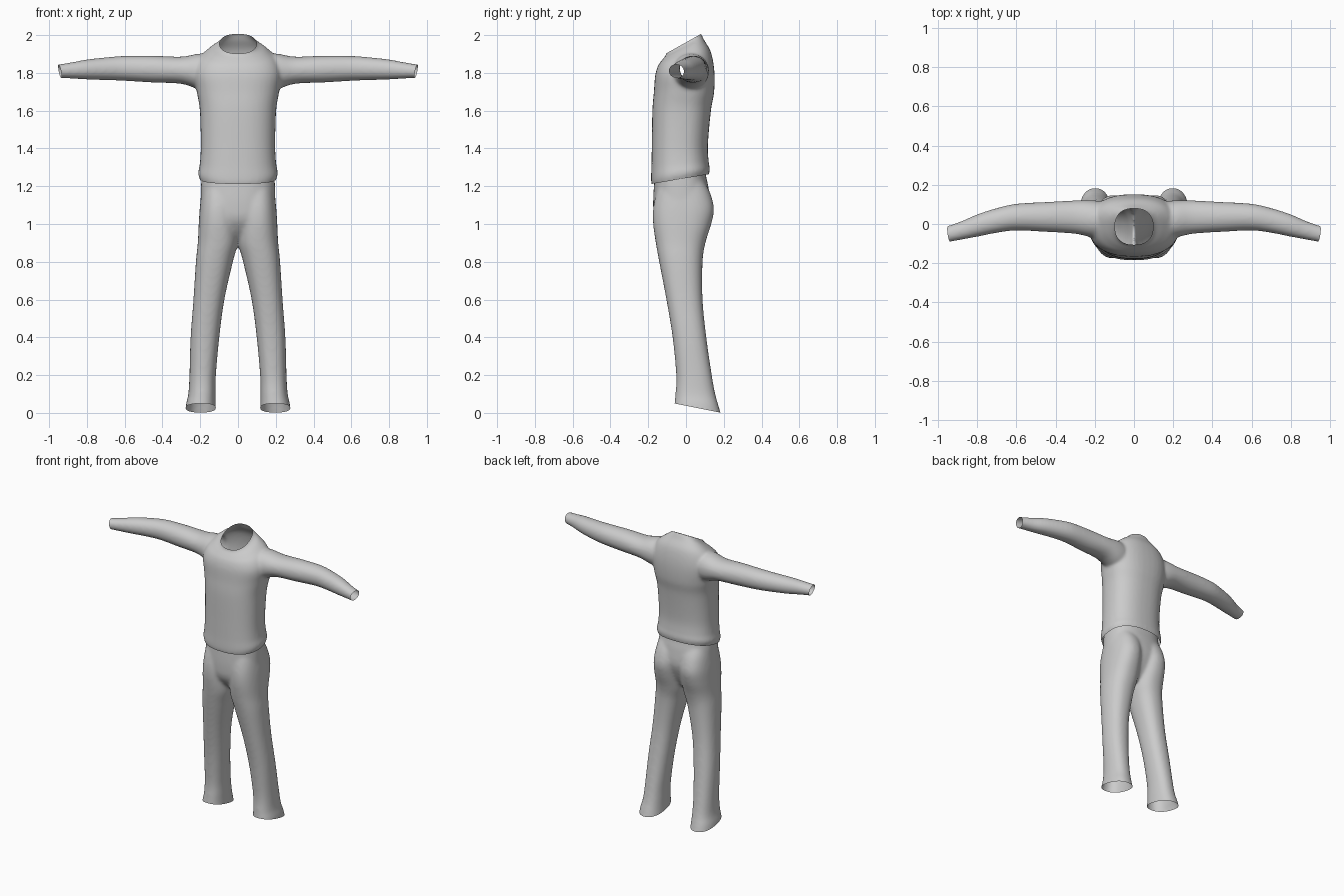
import bpy, bmesh
from math import cos, sin, pi
from mathutils import Vector

N = 40


def smooth_rows(rows, steps=6):
    """Catmull-Rom interpolation between the section rows."""
    out = []
    for i in range(len(rows) - 1):
        p0, p1 = rows[max(i - 1, 0)], rows[i]
        p2, p3 = rows[i + 1], rows[min(i + 2, len(rows) - 1)]
        for k in range(steps):
            t = k / steps
            out.append([0.5 * (2 * b + (c - a) * t + (2 * a - 5 * b + 4 * c - d) * t * t
                               + (3 * b - a - 3 * c + d) * t ** 3)
                        for a, b, c, d in zip(p0, p1, p2, p3)])
    out.append(list(rows[-1]))
    return out


def loft(bm, rows, place, power=2.0):
    """Closed tube through superellipse sections."""
    rings = []
    for r in smooth_rows(rows):
        ring = []
        for k in range(N):
            c, s = cos(2 * pi * k / N), sin(2 * pi * k / N)
            u = abs(c) ** (2 / power) * (1 if c > 0 else -1)
            v = abs(s) ** (2 / power) * (1 if s > 0 else -1)
            ring.append(bm.verts.new(place(r, u, v)))
        rings.append(ring)
    faces = [bm.faces.new(rings[0]), bm.faces.new(rings[-1])]
    for a, b in zip(rings, rings[1:]):
        faces += [bm.faces.new((a[k], a[(k + 1) % N], b[(k + 1) % N], b[k])) for k in range(N)]
    bmesh.ops.recalc_face_normals(bm, faces=faces)


def upright(r, u, v, side=1):
    """Row: z, x centre, half width, y front, y back, tilt."""
    z, xc, hx, yf, yb, tilt = r
    dy = v * (yb - yf) / 2
    return Vector((side * (xc + u * hx), (yf + yb) / 2 + dy, z + tilt * dy))


def sideways(r, u, v, side):
    """Row: x, y centre, z centre, half depth, half height."""
    return Vector((side * r[0], r[1] + u * r[3], r[2] + v * r[4]))


def garment(name, bm, cuts, iterations):
    """Fuse the tubes into one smooth skin, then cut the openings."""
    tmp_mesh = bpy.data.meshes.new(name)
    bm.to_mesh(tmp_mesh)
    bm.free()
    obj = bpy.data.objects.new(name, tmp_mesh)
    bpy.context.collection.objects.link(obj)
    m = obj.modifiers.new("fuse", 'REMESH')
    m.mode = 'VOXEL'
    m.voxel_size = 0.009
    m = obj.modifiers.new("soften", 'SMOOTH')
    m.factor = 0.5
    m.iterations = iterations
    deps = bpy.context.evaluated_depsgraph_get()
    mesh = bpy.data.meshes.new_from_object(obj.evaluated_get(deps))
    obj.modifiers.clear()
    obj.data = mesh
    bm = bmesh.new()
    bm.from_mesh(mesh)
    for point, normal in cuts:
        bmesh.ops.bisect_plane(bm, geom=bm.verts[:] + bm.edges[:] + bm.faces[:],
                               plane_co=point, plane_no=normal, clear_outer=True)
    for f in bm.faces:
        f.smooth = True
    bm.to_mesh(mesh)
    bm.free()
    mesh.name = name


# Sweater: torso and two sleeves
torso = [
    (1.19, 0, 0.185, -0.165, 0.105, 0.17),
    (1.24, 0, 0.203, -0.183, 0.122, 0.17),
    (1.27, 0, 0.211, -0.185, 0.126, 0.15),
    (1.32, 0, 0.202, -0.183, 0.120, 0.08),
    (1.42, 0, 0.197, -0.181, 0.116, 0),
    (1.60, 0, 0.202, -0.178, 0.132, 0),
    (1.70, 0, 0.218, -0.170, 0.149, 0),
    (1.80, 0, 0.232, -0.163, 0.150, 0.08),
    (1.875, 0, 0.205, -0.147, 0.132, 0.25),
    (1.920, 0, 0.150, -0.126, 0.098, 0.45),
    (1.955, 0, 0.095, -0.104, 0.080, 0.56),
    (2.010, 0, 0.088, -0.125, 0.045, 0.56),
]
sleeve = [
    (0.10, 0.02, 1.80, 0.085, 0.09),
    (0.20, 0.025, 1.807, 0.095, 0.095),
    (0.30, 0.035, 1.814, 0.085, 0.072),
    (0.45, 0.036, 1.820, 0.076, 0.071),
    (0.60, 0.035, 1.824, 0.068, 0.066),
    (0.70, 0.018, 1.822, 0.063, 0.060),
    (0.80, -0.008, 1.818, 0.057, 0.053),
    (0.88, -0.033, 1.813, 0.047, 0.043),
    (0.95, -0.052, 1.809, 0.042, 0.036),
    (1.00, -0.067, 1.807, 0.042, 0.036),
]
bm = bmesh.new()
loft(bm, torso, upright, 2.4)
for s in (1, -1):
    loft(bm, sleeve, lambda r, u, v, s=s: sideways(r, u, v, s), 2.1)
cuts = [((0, -0.012, 1.955), (0, -0.56, 1)),
        ((0, -0.03, 1.238), (0, 0.17, -1))]
cuts += [((s * 0.943, -0.052, 1.809), (s, -0.15, -0.2)) for s in (1, -1)]
garment("sweater", bm, cuts, 10)

# Trousers: hips and two legs
hips = [
    (0.91, 0, 0.05, -0.07, 0.04, 0),
    (0.95, 0, 0.12, -0.12, 0.07, 0),
    (1.02, 0, 0.185, -0.165, 0.105, 0),
    (1.10, 0, 0.197, -0.174, 0.128, 0),
    (1.20, 0, 0.196, -0.170, 0.118, 0),
    (1.26, 0, 0.193, -0.165, 0.105, 0),
    (1.33, 0, 0.190, -0.165, 0.100, 0),
]
leg = [
    (-0.03, 0.198, 0.084, -0.068, 0.192, 0),
    (0.04, 0.197, 0.079, -0.062, 0.172, 0),
    (0.10, 0.191, 0.072, -0.056, 0.155, 0),
    (0.20, 0.187, 0.070, -0.052, 0.137, 0),
    (0.40, 0.175, 0.076, -0.071, 0.108, 0),
    (0.60, 0.154, 0.082, -0.104, 0.088, 0),
    (0.80, 0.125, 0.098, -0.142, 0.088, 0),
    (0.90, 0.107, 0.106, -0.160, 0.103, 0),
    (1.00, 0.104, 0.104, -0.174, 0.134, 0),
    (1.08, 0.102, 0.101, -0.174, 0.148, 0),
    (1.16, 0.096, 0.098, -0.160, 0.130, 0),
    (1.22, 0.092, 0.092, -0.140, 0.100, 0),
]
bm = bmesh.new()
loft(bm, hips, upright, 2.4)
for s in (1, -1):
    loft(bm, leg, lambda r, u, v, s=s: upright(r, u, v, s), 2.3)
garment("trousers", bm, [((0, 0, 0.038), (0, -0.2, -1)), ((0, 0, 1.29), (0, 0, 1))], 14)
